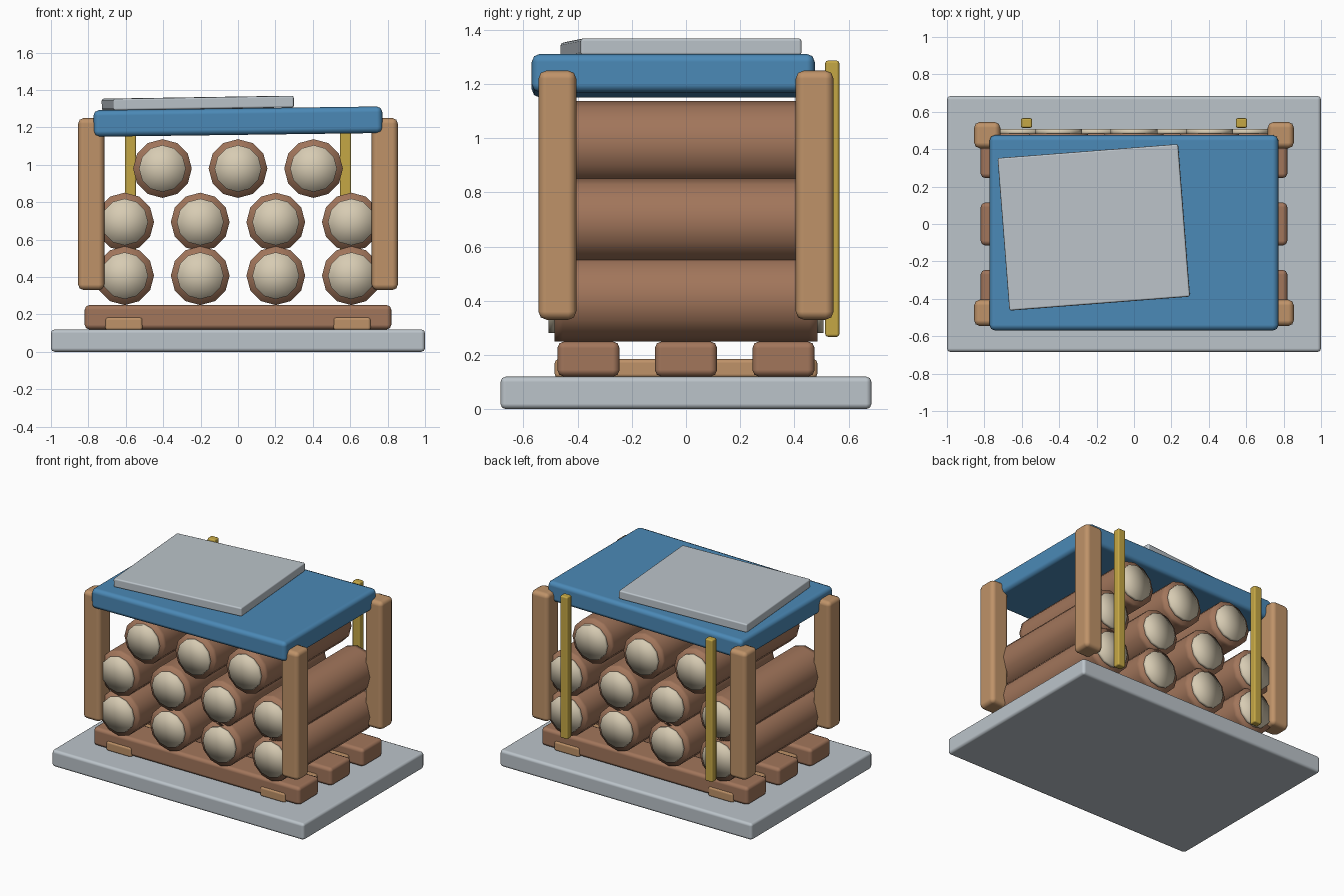
import bpy
import bmesh
from math import atan2, cos, pi, sin

cube = bpy.data.objects.get("Cube")
if cube:
    bpy.data.objects.remove(cube, do_unlink=True)


def material(name, rgb):
    mat = bpy.data.materials.new(name)
    mat.use_nodes = True
    mat.diffuse_color = (*rgb, 1)
    mat.node_tree.nodes["Principled BSDF"].inputs["Base Color"].default_value = (*rgb, 1)
    return mat


GREY = material("pale_grey", (0.50, 0.55, 0.59))
BLUE = material("tarp_blue", (0.07, 0.25, 0.47))
TIMBER = material("light_timber", (0.52, 0.29, 0.14))
BARK = material("bark_brown", (0.36, 0.18, 0.105))
CREAM = material("cut_wood_cream", (0.68, 0.60, 0.45))
YELLOW = material("strap_yellow", (0.56, 0.39, 0.06))


def finish(bm, name, mat, loc):
    mesh = bpy.data.meshes.new(name)
    bm.to_mesh(mesh)
    bm.free()
    mesh.materials.append(mat)
    mesh.shade_smooth()
    obj = bpy.data.objects.new(name, mesh)
    obj.location = loc
    bpy.context.collection.objects.link(obj)
    return obj


def box(name, mat, loc, size, bevel, rot=(0, 0, 0)):
    """Box with rounded edges and flat-looking sides."""
    bm = bmesh.new()
    bmesh.ops.create_cube(bm, size=1)
    bmesh.ops.scale(bm, vec=size, verts=bm.verts)
    obj = finish(bm, name, mat, loc)
    obj.rotation_euler = rot
    mod = obj.modifiers.new("rounded_edges", "BEVEL")
    mod.width = bevel
    mod.segments = 2
    mod.harden_normals = True
    return obj


def lathe(name, mat, loc, profile, sides=12):
    """Closed round part along y from (y, radius) points, capped with fans."""
    bm = bmesh.new()
    rings = [[bm.verts.new((r * cos(2 * pi * i / sides), y, r * sin(2 * pi * i / sides)))
              for i in range(sides)] for y, r in profile]
    ends = [bm.verts.new((0, profile[k][0], 0)) for k in (0, -1)]
    for i in range(sides):
        j = (i + 1) % sides
        for a, b in zip(rings, rings[1:]):
            bm.faces.new((a[i], b[i], b[j], a[j]))
        bm.faces.new((ends[0], rings[0][i], rings[0][j]))
        bm.faces.new((ends[1], rings[-1][j], rings[-1][i]))
    bmesh.ops.recalc_face_normals(bm, faces=bm.faces)
    return finish(bm, name, mat, loc)


# Ground slab
box("base_slab", GREY, (0, 0, 0.06), (2, 1.37, 0.12), 0.02)

# Bearers across the slab and the runners under them
for i, y in enumerate((-0.36, 0, 0.36)):
    box(f"bearer_{i + 1}", BARK, (0, y, 0.185), (1.64, 0.23, 0.13), 0.025)
for side, s in (("left", 1), ("right", -1)):
    box(f"runner_{side}", TIMBER, (s * 0.61, 0, 0.15), (0.2, 0.97, 0.07), 0.015)

# Stacked logs with pale cut ends
log_radius, half = 0.157, 0.485
log_profile = [(-half, log_radius), (-half + 0.03, log_radius),
               (half - 0.03, log_radius), (half, log_radius)]
rows = [(0.407, 4), (0.694, 4), (0.98, 3)]
for r, (z, count) in enumerate(rows):
    for c in range(count):
        x = (c - (count - 1) / 2) * 0.404
        lathe(f"log_{r + 1}_{c + 1}", BARK, (x, 0, z), log_profile)
        for end, s in (("front", -1), ("back", 1)):
            lathe(f"log_cut_{end}_{r + 1}_{c + 1}", CREAM, (x, s * 0.493, z),
                  [(-0.015, 0.125), (0.015, 0.125)])

# Corner posts and the yellow uprights behind the stack
for side, sx in (("left", 1), ("right", -1)):
    for end, sy in (("front", -1), ("back", 1)):
        box(f"post_{end}_{side}", TIMBER, (sx * 0.785, sy * 0.475, 0.79),
            (0.14, 0.14, 0.92), 0.03)
    box(f"upright_{side}", YELLOW, (sx * 0.575, 0.54, 0.777), (0.06, 0.052, 1.02), 0.01)

# Slightly tilted cover, with a loose sheet resting on it
tilt = -0.013
box("cover", BLUE, (0, -0.047, 1.231), (1.545, 1.045, 0.142), 0.03, (0, tilt, 0))
box("top_sheet", GREY, (-0.215, -0.018, 1.33), (0.968, 0.818, 0.062), 0.01,
    (0, tilt - 0.003, atan2(0.075, 0.965)))
